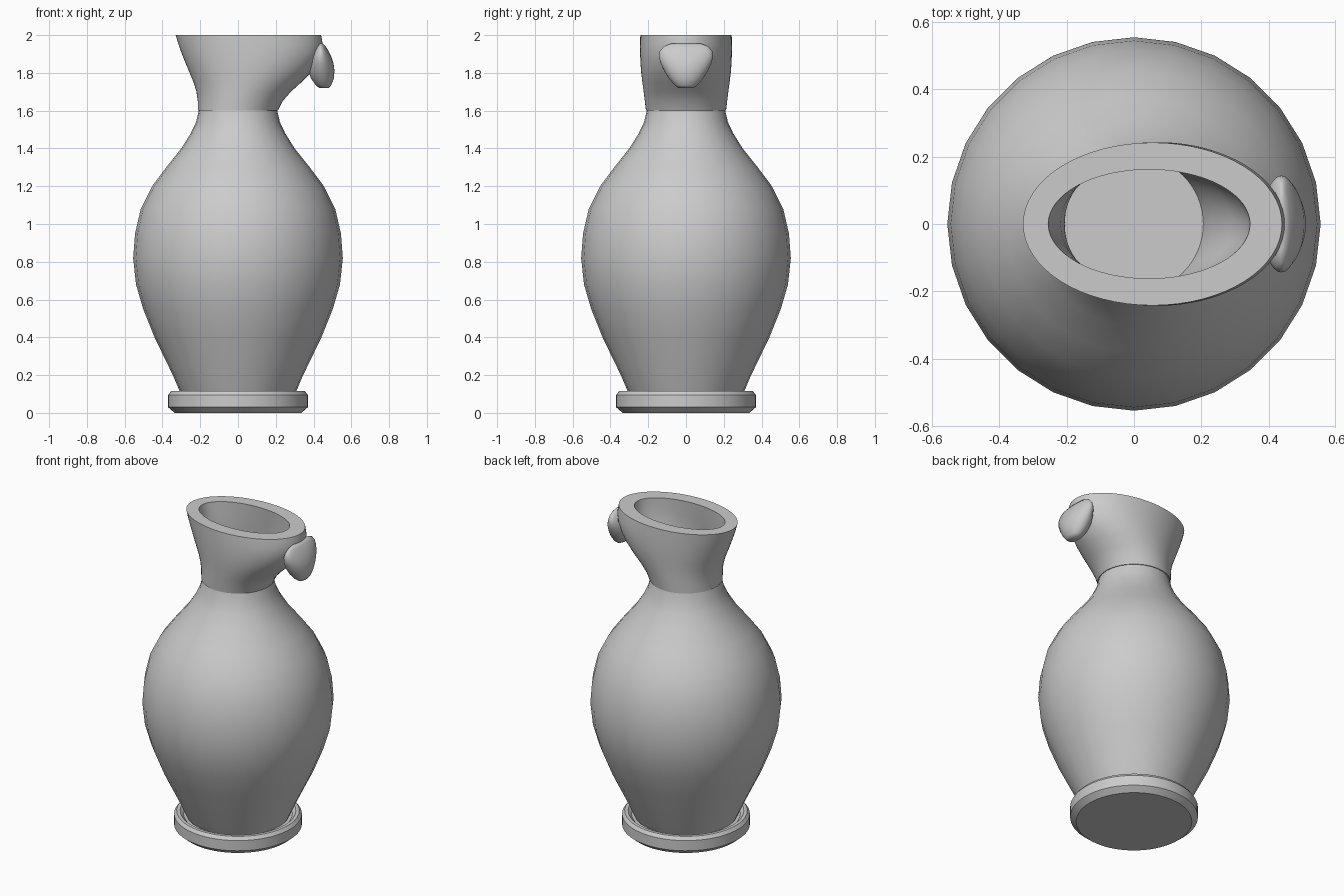
import bpy, bmesh, math

cube = bpy.data.objects.get("Cube")
if cube:
    bpy.data.objects.remove(cube, do_unlink=True)

clay = bpy.data.materials.new("grey_clay")
clay.use_nodes = True
clay.diffuse_color = (0.6, 0.6, 0.6, 1)
clay.node_tree.nodes["Principled BSDF"].inputs["Base Color"].default_value = (0.6, 0.6, 0.6, 1)


def loft(name, rows, segments, angle=30):
    """Skin elliptical rings given as (z, left x, right x, half depth)."""
    bm = bmesh.new()
    rings = []
    for z, left, right, depth in rows:
        mid, half = (left + right) / 2, (right - left) / 2
        turns = [2 * math.pi * i / segments for i in range(segments)]
        rings.append([bm.verts.new((mid + half * math.cos(t), depth * math.sin(t), z))
                      for t in turns])
    for low, high in zip(rings, rings[1:]):
        for i in range(segments):
            j = (i + 1) % segments
            bm.faces.new((low[i], low[j], high[j], high[i]))
    bm.faces.new(rings[0][::-1])
    bm.faces.new(rings[-1])
    bmesh.ops.recalc_face_normals(bm, faces=bm.faces)
    mesh = bpy.data.meshes.new(name)
    bm.to_mesh(mesh)
    bm.free()
    mesh.materials.append(clay)
    obj = bpy.data.objects.new(name, mesh)
    bpy.context.collection.objects.link(obj)
    bpy.ops.object.select_all(action="DESELECT")
    obj.select_set(True)
    bpy.context.view_layer.objects.active = obj
    bpy.ops.object.shade_smooth_by_angle(angle=math.radians(angle))
    return obj


def lathe(name, profile, segments):
    """Round part from (z, radius) points."""
    return loft(name, [(z, -r, r, r) for z, r in profile], segments)


# Foot ring with bevelled edges and a shallow recess for the body
lathe("foot_ring", [(0, 0.335), (0.03, 0.37), (0.095, 0.37), (0.115, 0.355),
                    (0.115, 0.335), (0.095, 0.315)], 64)

# Rounded body
lathe("body", [(0.09, 0.295), (0.13, 0.315), (0.2, 0.345), (0.4, 0.442), (0.55, 0.502),
               (0.68, 0.54), (0.82, 0.555), (0.95, 0.545), (1.08, 0.515), (1.2, 0.455),
               (1.3, 0.38), (1.4, 0.3), (1.48, 0.25), (1.54, 0.222), (1.605, 0.206)], 28)

# Flared neck, pulled out towards the spout, with rim and inner wall
loft("neck", [(1.6, -0.213, 0.211, 0.212), (1.65, -0.213, 0.236, 0.218),
              (1.7, -0.22, 0.28, 0.224), (1.75, -0.235, 0.335, 0.231),
              (1.8, -0.256, 0.385, 0.237), (1.85, -0.277, 0.42, 0.241),
              (1.9, -0.297, 0.443, 0.243), (1.95, -0.315, 0.449, 0.243),
              (2, -0.33, 0.44, 0.242),
              (2, -0.255, 0.345, 0.162), (1.9, -0.237, 0.335, 0.172),
              (1.8, -0.218, 0.29, 0.185), (1.7, -0.207, 0.235, 0.196),
              (1.61, -0.206, 0.206, 0.204)], 64)

# Teardrop lug under the spout
loft("spout_lug", [(1.72, 0.43, 0.48, 0.04), (1.735, 0.412, 0.494, 0.06),
                   (1.77, 0.386, 0.507, 0.09), (1.81, 0.372, 0.511, 0.115),
                   (1.85, 0.374, 0.506, 0.134), (1.885, 0.382, 0.494, 0.144),
                   (1.915, 0.396, 0.48, 0.139), (1.94, 0.414, 0.464, 0.118),
                   (1.955, 0.43, 0.45, 0.08)], 32, 60)
